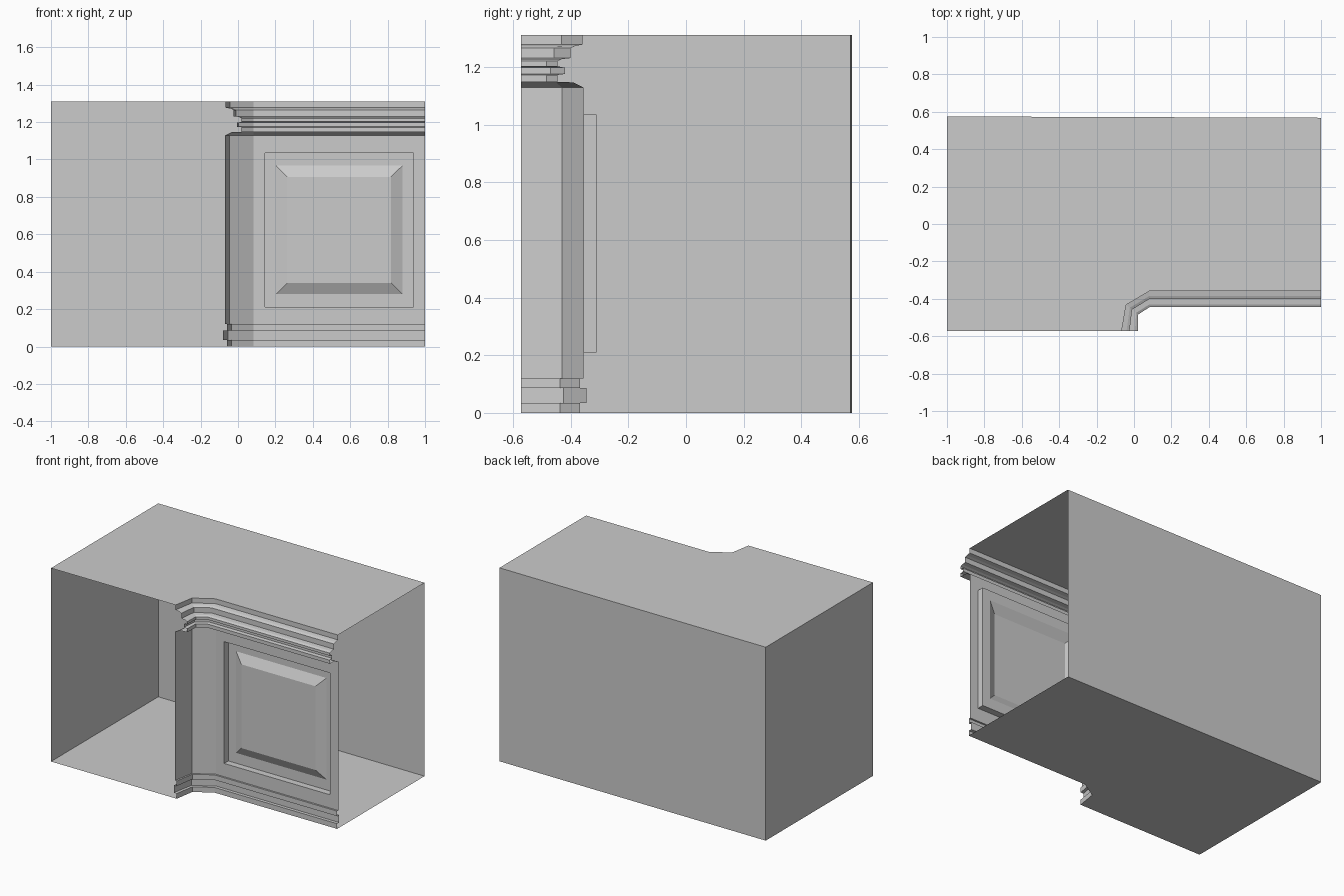
import bpy, bmesh

if "Cube" in bpy.data.objects:
    bpy.data.objects.remove(bpy.data.objects["Cube"])

FRONT, BACK_L, BACK_R, HEIGHT = -0.573, 0.575, 0.568, 1.31
WALL_Y = -0.355


def make_object(name, faces):
    """Build one mesh object from a list of polygons, welding shared corners."""
    bm = bmesh.new()
    for f in faces:
        bm.faces.new([bm.verts.new(p) for p in f])
    bmesh.ops.remove_doubles(bm, verts=bm.verts, dist=1e-5)
    bmesh.ops.recalc_face_normals(bm, faces=bm.faces)
    mesh = bpy.data.meshes.new(name)
    bm.to_mesh(mesh)
    bm.free()
    ob = bpy.data.objects.new(name, mesh)
    bpy.context.collection.objects.link(ob)
    return ob


def path(d, z):
    """Plan line of the panelled wall, pushed out towards the front by d."""
    return [(-0.07 + d, FRONT, z), (-0.045 + 0.75 * d, -0.43 - 0.6 * d, z),
            (0.082, WALL_Y - d, z), (1, WALL_Y - d, z)]


def sweep(name, profile, segments=(0, 1, 2)):
    """Sweep a (depth, height) profile along the plan line."""
    rows = [path(d, z) for d, z in profile]
    make_object(name, [(a[i], a[i + 1], b[i + 1], b[i])
                       for a, b in zip(rows, rows[1:]) for i in segments])


# mouldings and plain wall
base = [(0.012, 0), (0.012, 0.035), (-0.01, 0.035), (-0.01, 0.086),
        (0.012, 0.086), (0.012, 0.12), (0, 0.12)]
crown = [(0, 1.128), (0.035, 1.146), (0.09, 1.148), (0.09, 1.172),
         (0.065, 1.175), (0.065, 1.197), (0.09, 1.202), (0.09, 1.22),
         (0.075, 1.227), (0.046, 1.23), (0.046, 1.265), (0.03, 1.272),
         (0.004, 1.277), (0.004, HEIGHT)]
sweep("base_moulding", base)
sweep("crown_moulding", crown)
sweep("corner_wall", [(0, 0.12), (0, 1.128)], segments=(0, 1))

# panelled wall: nested rectangles (x0, x1, z0, z1, y) joined by quads
rects = [(0.082, 1, 0.12, 1.128, WALL_Y),
         (0.145, 0.938, 0.21, 1.035, WALL_Y),
         (0.145, 0.938, 0.21, 1.035, -0.31),
         (0.203, 0.88, 0.28, 0.968, -0.31),
         (0.263, 0.818, 0.34, 0.907, -0.34)]
loops = [[(x0, y, z0), (x1, y, z0), (x1, y, z1), (x0, y, z1)]
         for x0, x1, z0, z1, y in rects]
faces = [(a[i], a[(i + 1) % 4], b[(i + 1) % 4], b[i])
         for a, b in zip(loops, loops[1:]) for i in range(4)]
make_object("raised_panel", faces + [loops[-1]])

# open shell behind: floor, ceiling, left wall and back wall
for name, d, z in (("floor", 0.012, 0), ("ceiling", 0.004, HEIGHT)):
    make_object(name, [path(d, z) + [(1, BACK_R, z), (-1, BACK_L, z), (-1, FRONT, z)]])
make_object("left_wall", [[(-1, FRONT, 0), (-1, BACK_L, 0),
                           (-1, BACK_L, HEIGHT), (-1, FRONT, HEIGHT)]])
make_object("back_wall", [[(-1, BACK_L, 0), (1, BACK_R, 0),
                           (1, BACK_R, HEIGHT), (-1, BACK_L, HEIGHT)]])
